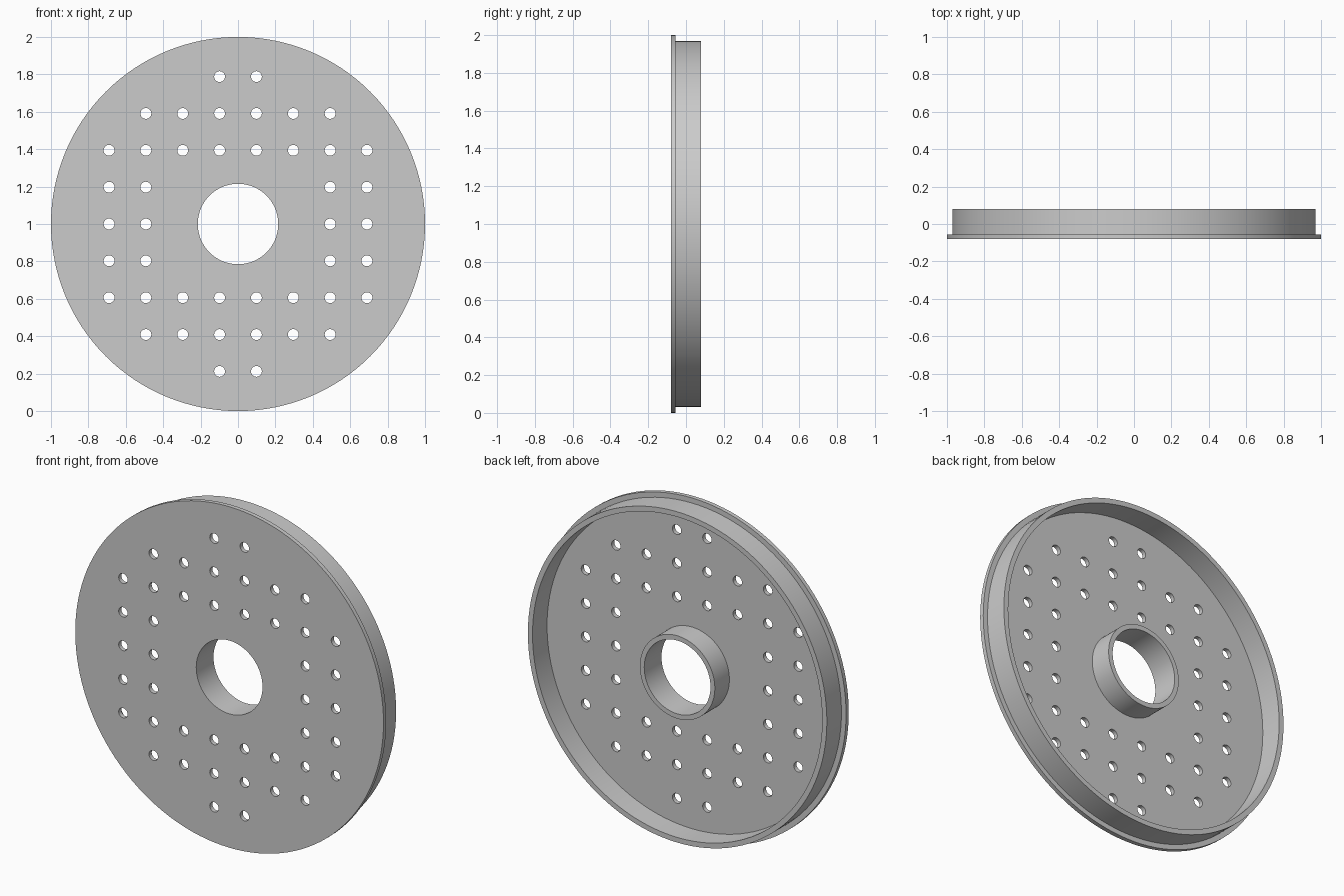
import bpy
import bmesh
import math
from mathutils import Matrix, Vector

cube = bpy.data.objects.get("Cube")
if cube:
    bpy.data.objects.remove(cube, do_unlink=True)

FRONT, FLOOR, BACK = -0.08, -0.055, 0.08
BORE, HUB, RIM_IN, RIM_OUT, FLANGE = 0.215, 0.243, 0.94, 0.97, 1.0
PITCH, HOLE = 0.197, 0.029
CENTRE = Vector((0, 0, 1))

grey = bpy.data.materials.new("plain grey")
grey.use_nodes = True
colour = (0.6, 0.6, 0.6, 1)
grey.diffuse_color = colour
grey.node_tree.nodes["Principled BSDF"].inputs["Base Color"].default_value = colour


def make_object(name, bm):
    bmesh.ops.recalc_face_normals(bm, faces=bm.faces)
    mesh = bpy.data.meshes.new(name)
    bm.to_mesh(mesh)
    bm.free()
    mesh.materials.append(grey)
    obj = bpy.data.objects.new(name, mesh)
    bpy.context.collection.objects.link(obj)
    return obj


# Disc with flange, rim and hub, turned from one closed profile
profile = [(BORE, FRONT), (FLANGE, FRONT), (FLANGE, FLOOR), (RIM_OUT, FLOOR),
           (RIM_OUT, BACK), (RIM_IN, BACK), (RIM_IN, FLOOR), (HUB, FLOOR),
           (HUB, BACK), (BORE, BACK)]
bm = bmesh.new()
verts = [bm.verts.new((r, y, CENTRE.z)) for r, y in profile]
edges = [bm.edges.new((verts[i - 1], verts[i])) for i in range(len(verts))]
bmesh.ops.spin(bm, geom=verts + edges, cent=CENTRE, axis=(0, 1, 0),
               angle=math.tau, steps=128, use_merge=True)
bmesh.ops.remove_doubles(bm, verts=bm.verts, dist=0.0001)
disc = make_object("perforated_disc", bm)

# Hole pattern: columns (in half pitches) used by each row above and below centre
rows = {0: (5, 7), 1: (5, 7), 2: (1, 3, 5, 7), 3: (1, 3, 5), 4: (1,)}
bm = bmesh.new()
for row in range(-4, 5):
    for col in rows[abs(row)]:
        for side in (-1, 1):
            place = Matrix.Translation((side * col * PITCH / 2, (FRONT + FLOOR) / 2,
                                        CENTRE.z + row * PITCH))
            bmesh.ops.create_cone(bm, cap_ends=True, segments=24, radius1=HOLE,
                                  radius2=HOLE, depth=0.06,
                                  matrix=place @ Matrix.Rotation(math.pi / 2, 4, 'X'))
cutter = make_object("hole_cutter", bm)
cutter.hide_render = True

# Drill the holes
drill = disc.modifiers.new("holes", 'BOOLEAN')
drill.operation = 'DIFFERENCE'
drill.solver = 'EXACT'
drill.object = cutter
bpy.ops.object.select_all(action='DESELECT')
disc.select_set(True)
bpy.context.view_layer.objects.active = disc
bpy.ops.object.modifier_apply(modifier=drill.name)
bpy.data.objects.remove(cutter, do_unlink=True)
bpy.ops.object.shade_smooth_by_angle(angle=math.radians(30))
